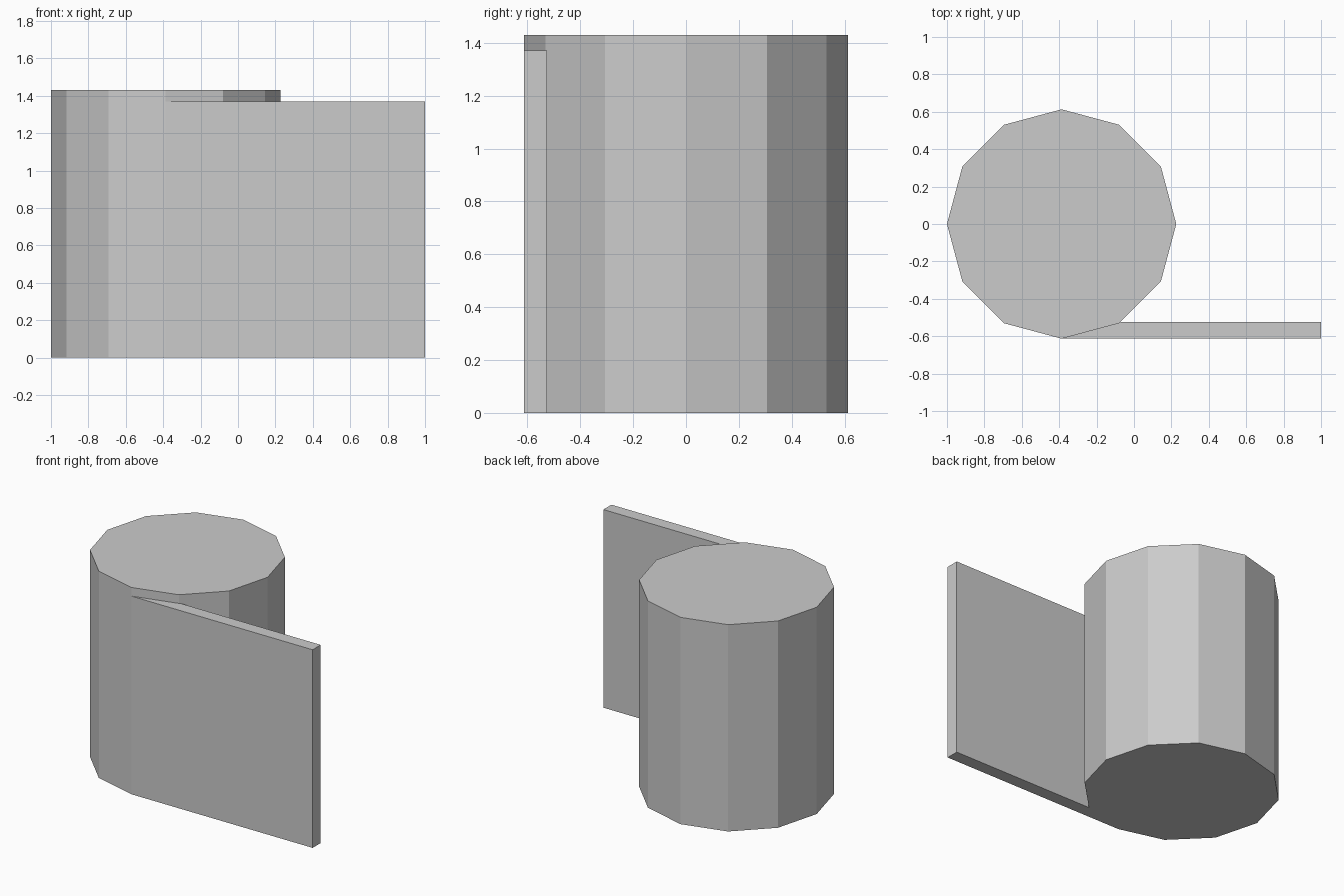
import bpy
from mathutils import Matrix

default_cube = bpy.data.objects.get("Cube")
if default_cube:
    bpy.data.objects.remove(default_cube, do_unlink=True)

RADIUS = 0.613
DRUM_X = RADIUS - 1
DRUM_HEIGHT = 1.43
SHEET_HEIGHT = 1.37
SHEET_THICKNESS = 0.088

# Plain grey for every part
grey = bpy.data.materials.new("light grey")
grey.use_nodes = True
colour = (0.6, 0.6, 0.6, 1)
grey.diffuse_color = colour
grey.node_tree.nodes["Principled BSDF"].inputs["Base Color"].default_value = colour


def finish(name):
    part = bpy.context.object
    part.name = name
    part.data.name = name
    part.data.materials.append(grey)
    return part


# Twelve-sided roll, with a corner on the x axis
bpy.ops.mesh.primitive_cylinder_add(
    vertices=12, radius=RADIUS, depth=DRUM_HEIGHT,
    location=(DRUM_X, 0, DRUM_HEIGHT / 2))
finish("roll")

# Loose sheet leaving the roll along its front tangent
bpy.ops.mesh.primitive_cube_add(
    size=1,
    location=((DRUM_X + 1) / 2, SHEET_THICKNESS / 2 - RADIUS, SHEET_HEIGHT / 2))
sheet = finish("loose_sheet")
sheet.data.transform(Matrix.Diagonal((1 - DRUM_X, SHEET_THICKNESS, SHEET_HEIGHT, 1)))
